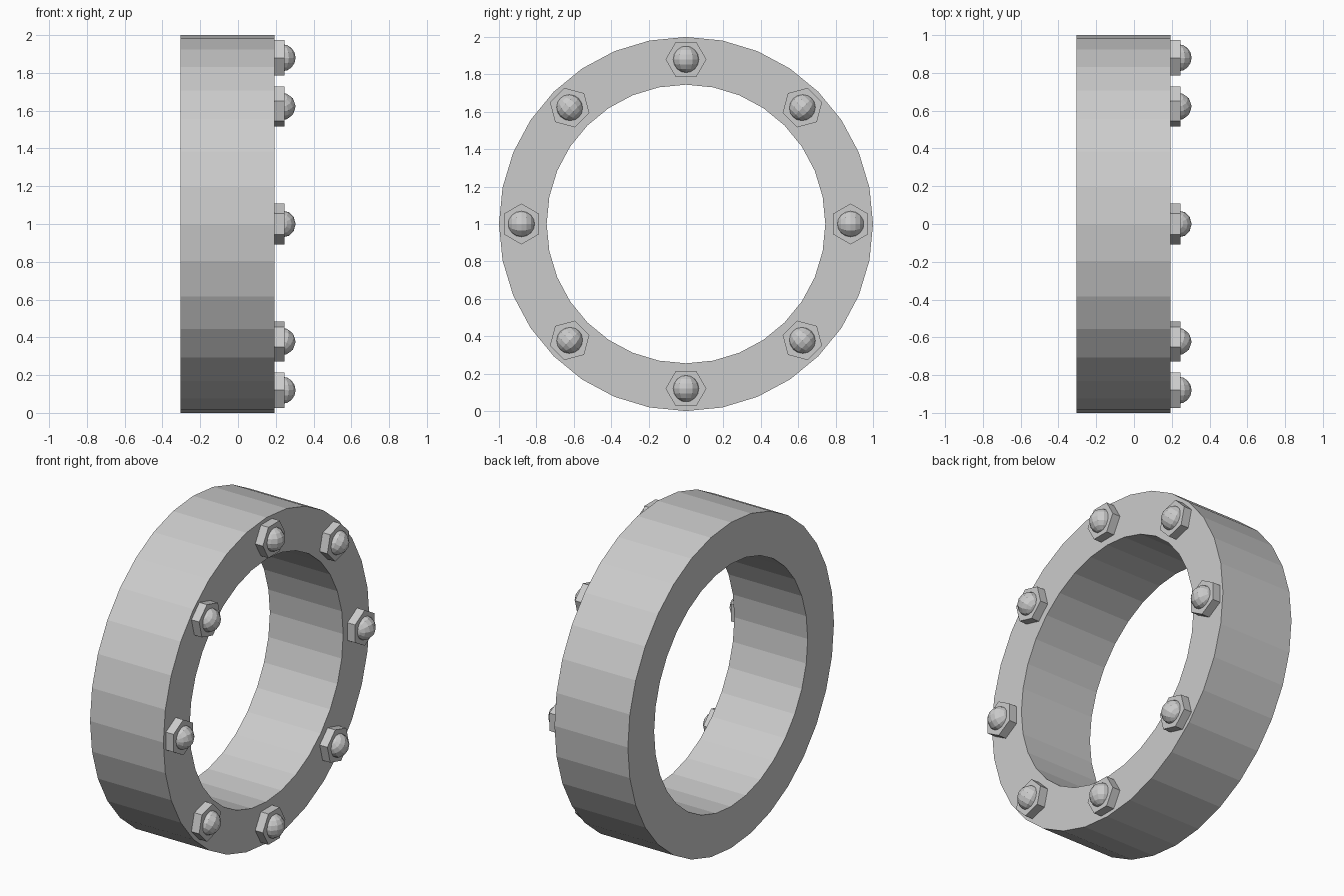
import bpy, bmesh
from math import sin, cos, pi
from mathutils import Matrix, Vector

if "Cube" in bpy.data.objects:
    bpy.data.objects.remove(bpy.data.objects["Cube"])

CENTRE = Vector((0, 0, 1))
X_BACK, X_FACE = -0.305, 0.193


def add_object(name, bm):
    bmesh.ops.recalc_face_normals(bm, faces=bm.faces)
    mesh = bpy.data.meshes.new(name)
    bm.to_mesh(mesh)
    bm.free()
    obj = bpy.data.objects.new(name, mesh)
    bpy.context.collection.objects.link(obj)
    return obj


def circle(bm, x, radius, count):
    return [bm.verts.new((x, radius * cos(2 * pi * i / count),
                          1 + radius * sin(2 * pi * i / count)))
            for i in range(count)]


# Flat-faced ring: outer wall, inner wall and two end faces
N = 32
bm = bmesh.new()
loops = [circle(bm, X_BACK, 1.0, N), circle(bm, X_FACE, 1.0, N),
         circle(bm, X_FACE, 0.745, N), circle(bm, X_BACK, 0.745, N)]
for k in range(4):
    a, b = loops[k], loops[(k + 1) % 4]
    for i in range(N):
        j = (i + 1) % N
        bm.faces.new((a[i], a[j], b[j], b[i]))
add_object("flange_ring", bm)

# Eight hex nuts with rounded bolt ends, one corner pointing outwards
for n in range(8):
    spin = Matrix.Translation(CENTRE) @ Matrix.Rotation(n * pi / 4, 4, 'X')
    depth = 0.057
    bm = bmesh.new()
    bmesh.ops.create_cone(
        bm, cap_ends=True, segments=6, radius1=0.109, radius2=0.109, depth=depth,
        matrix=spin @ Matrix.Translation((0.245 - depth / 2, 0, 0.88))
        @ Matrix.Rotation(pi / 2, 4, 'Y'))
    # Corners of the prism start on the local X axis, which now lies radially
    add_object(f"hex_nut_{n + 1}", bm)

    bm = bmesh.new()
    bmesh.ops.create_uvsphere(
        bm, u_segments=12, v_segments=8, radius=0.072,
        matrix=spin @ Matrix.Translation((0.233, 0, 0.88)))
    add_object(f"bolt_end_{n + 1}", bm)
